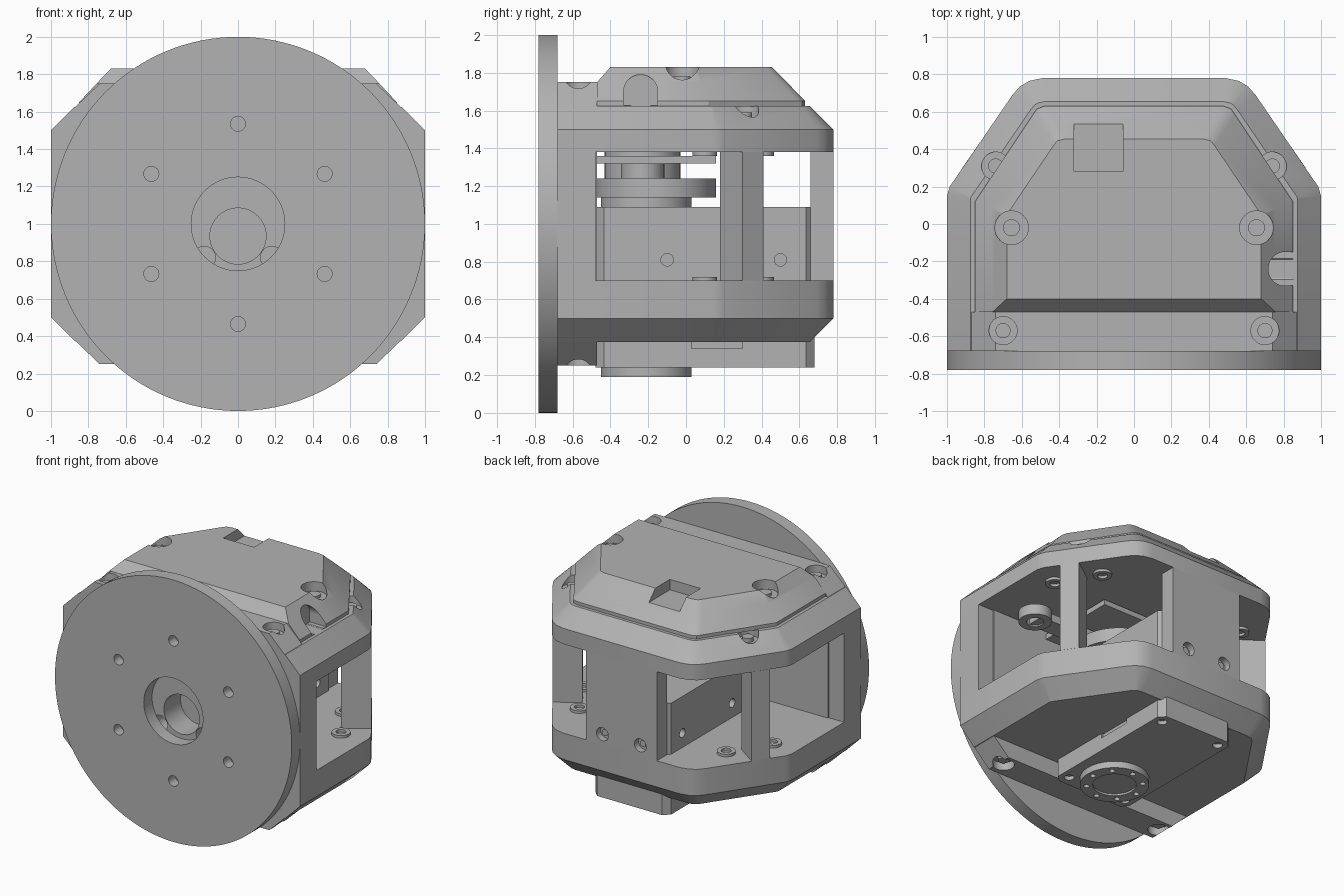
import bpy, bmesh, math
from mathutils import Vector

if "Cube" in bpy.data.objects:
    bpy.data.objects.remove(bpy.data.objects["Cube"], do_unlink=True)

grey = bpy.data.materials.new("plain_grey")
grey.use_nodes = True
grey.diffuse_color = (0.45, 0.45, 0.45, 1)
grey.node_tree.nodes["Principled BSDF"].inputs["Base Color"].default_value = grey.diffuse_color


def finish(name, bm, smooth=False):
    bmesh.ops.recalc_face_normals(bm, faces=bm.faces)
    mesh = bpy.data.meshes.new(name)
    bm.to_mesh(mesh)
    bm.free()
    mesh.materials.append(grey)
    ob = bpy.data.objects.new(name, mesh)
    bpy.context.collection.objects.link(ob)
    if smooth:
        shade(ob)
    return ob


def shade(ob):
    bpy.ops.object.select_all(action='DESELECT')
    ob.select_set(True)
    bpy.context.view_layer.objects.active = ob
    bpy.ops.object.shade_smooth_by_angle(angle=math.radians(25))


def loft(name, rings):
    """Skin a stack of closed rings of equal length and cap both ends."""
    bm = bmesh.new()
    loops = [[bm.verts.new(p) for p in ring] for ring in rings]
    n = len(loops[0])
    for a, b in zip(loops, loops[1:]):
        for i in range(n):
            j = (i + 1) % n
            bm.faces.new((a[i], a[j], b[j], b[i]))
    bm.faces.new(loops[0])
    bm.faces.new(loops[-1])
    return finish(name, bm)


def ring(half, z):
    return [(x, y, z) for x, y in half] + [(-x, y, z) for x, y in reversed(half)]


def prism(name, pts, z0, z1):
    return loft(name, [[(x, y, z) for x, y in pts] for z in (z0, z1)])


def box(name, lo, hi):
    (a, b, c), (d, e, f) = lo, hi
    return prism(name, [(a, b), (d, b), (d, e), (a, e)], c, f)


def cyl(name, r, start, length, axis='Z', n=40):
    """Cylinder that begins at start and runs along +axis."""
    bm = bmesh.new()
    bmesh.ops.create_cone(bm, cap_ends=True, segments=n, radius1=r, radius2=r, depth=length)
    direction = Vector((axis == 'X', axis == 'Y', axis == 'Z'))
    bm.transform(Vector((0, 0, 1)).rotation_difference(direction).to_matrix().to_4x4())
    bmesh.ops.translate(bm, verts=bm.verts, vec=Vector(start) + direction * length / 2)
    return finish(name, bm, True)


def cut(ob, cutters):
    for c in cutters:
        c.hide_render = True
        mod = ob.modifiers.new("cut", 'BOOLEAN')
        mod.operation, mod.object, mod.solver = 'DIFFERENCE', c, 'EXACT'
    bpy.context.view_layer.update()
    deps = bpy.context.evaluated_depsgraph_get()
    mesh = bpy.data.meshes.new_from_object(ob.evaluated_get(deps))
    ob.modifiers.clear()
    ob.data = mesh
    for c in cutters:
        bpy.data.objects.remove(c, do_unlink=True)
    shade(ob)


def inset(half, d):
    """Offset the half outline inwards, leaving the front edge in place."""
    pts = [Vector(p) for p in half]
    path = [pts[0] - Vector((0, 1))] + pts + [pts[-1] - Vector((1, 0))]
    out = []
    for a, p, b in zip(path, path[1:], path[2:]):
        n1, n2 = [Vector((v.y, -v.x)).normalized() for v in (p - a, b - p)]
        out.append(tuple(p - (n1 + n2) * d / (1 + n1.dot(n2))))
    return out


SIDES = ((1, "left"), (-1, "right"))

# Mounting disc with central recess and bolt circle
disc = cyl("mounting_disc", 1, (0, -.78, 1), .1, 'Y', 128)
holes = [cyl("cutter", .25, (0, -.9, 1), .4, 'Y', 64)]
for i in range(6):
    a = math.pi / 2 + i * math.pi / 3
    holes.append(cyl("cutter", .04, (.535 * math.cos(a), -.9, 1 + .535 * math.sin(a)), .2, 'Y', 24))
cut(disc, holes)

# Neck block behind the disc
octagon = [(.87, .375), (.87, 1.625), (.74, 1.75), (-.74, 1.75),
           (-.87, 1.625), (-.87, .375), (-.74, .25), (.74, .25)]
neck = loft("neck_block", [[(x, y, z) for x, z in octagon] for y in (-.68, -.47)])
holes = [cyl("cutter", .15, (0, -.8, .935), .5, 'Y')]
for s, side in SIDES:
    holes.append(cyl("cutter", .06, (s * .18, -.75, .82), .2, 'Y', 24))
    for z in (.15, 1.69):
        holes.append(cyl("cutter", .075, (s * .7, -.57, z), .16))
    for z in (.285, 1.69):
        cyl(side + "_neck_screw", .04, (s * .7, -.57, z), .025)
cut(neck, holes)

# Housing: chamfered lower tray and upper frame
outline = [(1, -.68), (1, .15), (.985, .2), (.65, .69), (.61, .735), (.56, .765), (.49, .78)]
small = inset(outline, .125)
tray = loft("lower_tray", [ring(small, .375), ring(outline, .5), ring(outline, .7)])
shade(tray)
frame = loft("upper_frame", [ring(outline, 1.38), ring(outline, 1.5), ring(small, 1.625)])
cut(frame, [cyl("cutter", .075, (s * .74, .31, 1.56), .3) for s, _ in SIDES])

# Walls and pillars between tray and frame
back = box("back_wall", (-.3, .66, .7), (.3, .78, 1.38))
cut(back, [cyl("cutter", .05, (s * .16, .73, .78), .1, 'Y', 24) for s, _ in SIDES])
for s, side in SIDES:
    box(side + "_front_wall", (s * .8, -.68, .7), (s, -.48, 1.38))
    pillar = [(.918, .3), (.842, .41), (.67, .29), (.745, .18)]
    prism(side + "_pillar", [(s * x, y) for x, y in pillar], .7, 1.38)
    cyl(side + "_frame_screw", .04, (s * .74, .31, 1.56), .03)
    cyl(side + "_back_screw", .025, (s * .16, .73, .78), .02, 'Y', 24)
    for x, y in ((.8, .1), (.62, .4)):
        for z in (.7, 1.36):
            boss = cyl(side + "_boss", .065, (s * x, y, z), .02)
            cut(boss, [cyl("cutter", .035, (s * x, y, z - .1), .3)])

# Sloped top cover with screw pockets, rear notch and cable slot
base = [(.85, -.47), (.85, .12), (.54, .585), (.52, .615), (.48, .63)]
top = [(.68, -.4), (.68, .05), (.43, .42), (.41, .445), (.37, .455)]
mid = [(b[0] + (t[0] - b[0]) * .55, -.47 if i == 0 else b[1] + (t[1] - b[1]) * .55)
       for i, (b, t) in enumerate(zip(base, top))]
cover = loft("top_cover", [ring(base, 1.62), ring(base, 1.65), ring(mid, 1.75), ring(top, 1.83)])
holes = [box("cutter", (-.32, .28, 1.75), (-.06, .54, 2)),
         box("cutter", (.79, -.33, 1.63), (.95, -.15, 1.7)),
         cyl("cutter", .09, (.71, -.24, 1.7), .3, 'X'),
         box("cutter", (.71, -.33, 1.63), (.95, -.15, 1.7))]
for s, side in SIDES:
    holes.append(cyl("cutter", .09, (s * .655, -.02, 1.76), .2))
    cyl(side + "_cover_screw", .045, (s * .655, -.02, 1.75), .03)
cut(cover, holes)

# Motor body with side holes and corner screws
w, c = .32, .045
body = [(w, -.48 + c), (w, .68 - c), (w - c, .68), (c - w, .68),
        (-w, .68 - c), (-w, c - .48), (c - w, -.48), (w - c, -.48)]
motor = prism("motor_body", body, .24, 1.09)
holes = [box("cutter", (s * .305, .03, .34), (s * .4, .3, .5)) for s, _ in SIDES]
for y in (-.1, .5):
    holes += [cyl("cutter", .033, (x, y, .81), .1, 'X', 24) for x in (-.38, .28)]
for s, _ in SIDES:
    for y in (-.4, .6):
        holes.append(cyl("cutter", .035, (s * .25, y, .2), .07, n=24))
cut(motor, holes)

# Output horns
horn = cyl("lower_horn", .24, (0, -.21, .19), .06, n=64)
holes = [cyl("cutter", .15, (0, -.21, .15), .055)]
for i in range(8):
    a = i * math.pi / 4
    holes.append(cyl("cutter", .02, (.195 * math.cos(a), -.21 + .195 * math.sin(a), .15), .08, n=16))
cut(horn, holes)
cyl("upper_horn", .24, (0, -.21, 1.08), .07, n=64)
cyl("horn_wheel", .32, (0, -.16, 1.14), .1, n=64)

# Lever and pivots above the motor
box("lever", (-.7, -.3, 1.25), (.7, -.16, 1.31))
cyl("lever_hub", .2, (0, -.23, 1.24), .14)
for s, side in SIDES:
    pivot = cyl(side + "_lever_eye", .115, (s * .7, -.23, 1.24), .08)
    cut(pivot, [cyl("cutter", .06, (s * .7, -.23, 1.1), .4)])
box("lever_guide", (-.4, -.48, 1.32), (.4, .16, 1.36))
